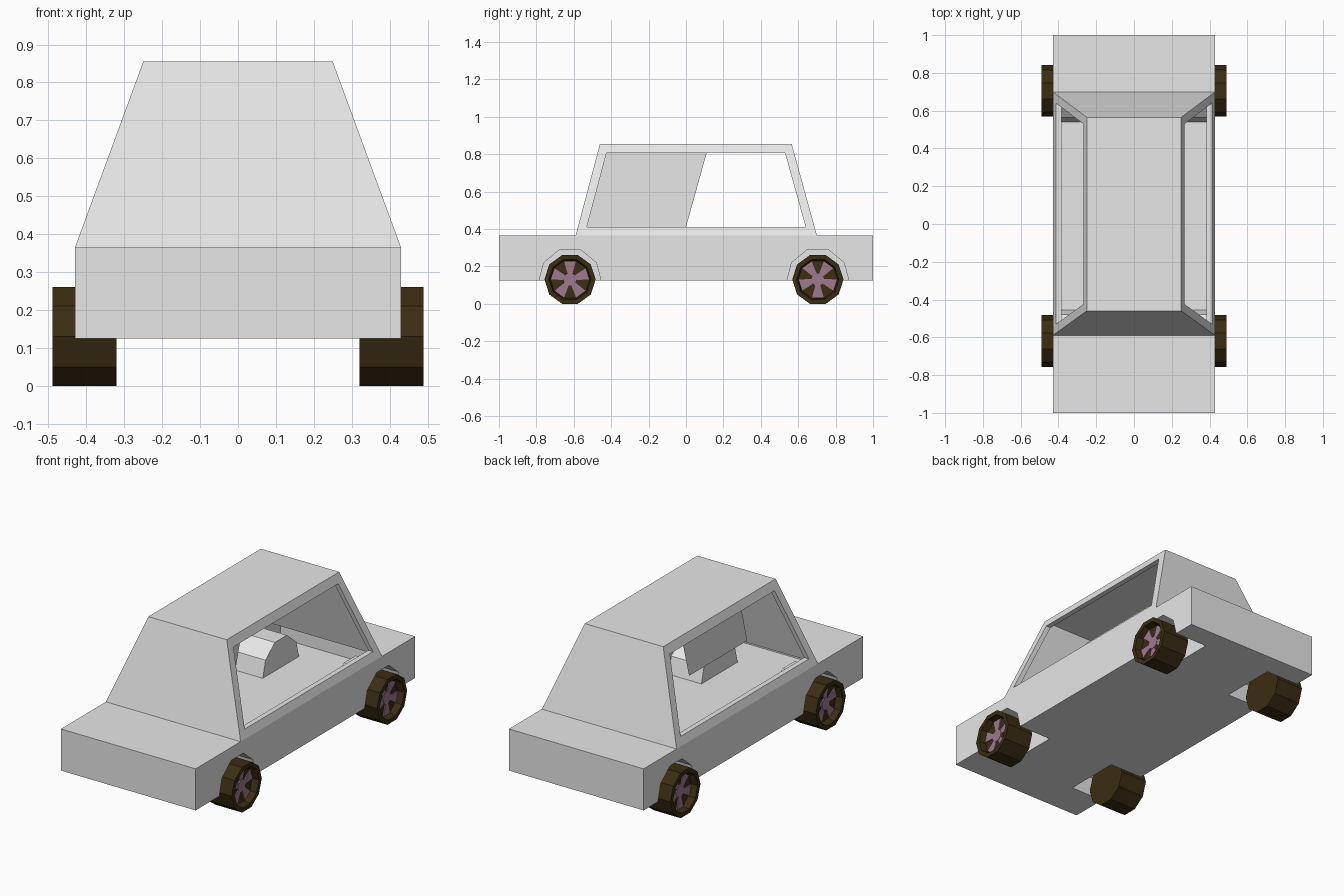
import bpy, bmesh, math

cube = bpy.data.objects.get("Cube")
if cube:
    bpy.data.objects.remove(cube, do_unlink=True)


def material(name, rgb):
    m = bpy.data.materials.new(name)
    m.use_nodes = True
    m.diffuse_color = (*rgb, 1)
    m.node_tree.nodes["Principled BSDF"].inputs["Base Color"].default_value = (*rgb, 1)
    return m


BODY = material("pale grey paint", (0.8, 0.8, 0.8))
TYRE = material("dark brown rubber", (0.044, 0.026, 0.006))
SPOKE = material("dusty pink metal", (0.35, 0.195, 0.28))


def finish(bm, name, mat, recalc=True):
    bmesh.ops.remove_doubles(bm, verts=bm.verts, dist=0.0005)
    if recalc:
        bmesh.ops.recalc_face_normals(bm, faces=bm.faces)
    mesh = bpy.data.meshes.new(name)
    bm.to_mesh(mesh)
    bm.free()
    mesh.materials.append(mat)
    ob = bpy.data.objects.new(name, mesh)
    bpy.context.collection.objects.link(ob)
    return ob


def face(bm, points):
    return bm.faces.new([bm.verts.new(p) for p in points])


def bridge(bm, a, b, closed=True):
    n = len(a)
    for i in range(n if closed else n - 1):
        j = (i + 1) % n
        face(bm, (a[i], a[j], b[j], b[i]))


# Main dimensions
HALF, WELL_X, ROOF_X = 0.43, 0.22, 0.25
FLOOR, DECK, ROOF = 0.125, 0.365, 0.855
AXLES = (-0.62, 0.705)
ARCH = [(-0.165, FLOOR), (-0.14, 0.22), (-0.055, 0.29),
        (0.055, 0.29), (0.14, 0.22), (0.165, FLOOR)]
CABIN = [(-0.59, DECK), (0.70, DECK), (0.565, ROOF), (-0.46, ROOF)]
WINDOW = [(-0.53, 0.41), (0.64, 0.41), (0.53, 0.805), (-0.425, 0.805)]


def cabin_x(z):
    return HALF - (HALF - ROOF_X) * (z - DECK) / (ROOF - DECK)


# Hollow body shell: lower box, wheel wells and cabin
bm = bmesh.new()
arches = [[(c + y, z) for y, z in ARCH] for c in AXLES]
floor_half = []
for s in (-1, 1):
    # side panel with arch cut-outs
    outline = [(-1, FLOOR)] + arches[0] + arches[1] + [(1, FLOOR), (1, DECK)]
    outline += [CABIN[1], CABIN[0], (-1, DECK)]
    face(bm, [(s * HALF, y, z) for y, z in outline])
    # wheel wells
    for arch in arches:
        outer = [(s * HALF, y, z) for y, z in arch]
        inner = [(s * WELL_X, y, z) for y, z in arch]
        bridge(bm, outer, inner, closed=False)
        face(bm, inner)
    # window frame and its inward rim
    frame = [(s * cabin_x(z), y, z) for y, z in CABIN]
    opening = [(s * cabin_x(z), y, z) for y, z in WINDOW]
    rim = [(x - s * 0.03, y, z) for x, y, z in opening]
    bridge(bm, frame, opening)
    bridge(bm, opening, rim)
    # floor outline notched by the wells
    edge = [(s * HALF, -1, FLOOR)]
    for arch in arches:
        y0, y1 = arch[0][0], arch[-1][0]
        edge += [(s * x, y, FLOOR) for x, y in
                 ((HALF, y0), (WELL_X, y0), (WELL_X, y1), (HALF, y1))]
    edge.append((s * HALF, 1, FLOOR))
    floor_half.append(edge)
face(bm, floor_half[0] + floor_half[1][::-1])

# nose, bonnet, windscreen, roof, rear screen, boot lid and tail
strip = [(-1, FLOOR), (-1, DECK), CABIN[0], CABIN[3], CABIN[2], CABIN[1], (1, DECK), (1, FLOOR)]
right, left = [[(s * (ROOF_X if z == ROOF else HALF), y, z) for y, z in strip] for s in (-1, 1)]
bridge(bm, right, left, closed=False)
finish(bm, "body_shell", BODY)

# Inner panel along the middle of the cabin
bm = bmesh.new()
face(bm, [(-0.02, y, z) for y, z in ((-0.53, 0.41), (0, 0.41), (0.11, 0.805), (-0.425, 0.805))])
finish(bm, "cabin_divider", BODY, recalc=False)


# Wheels
SIDES, HUB_Z = 10, 0.13
PROFILE = [(0.137, 0.32), (0.137, 0.49), (0.112, 0.49), (0.105, 0.45)]


def ring(s, yc, r, x):
    angles = [2 * math.pi * (i + 0.5) / SIDES + math.pi / 2 for i in range(SIDES)]
    return [(s * x, yc + r * math.cos(a), HUB_Z + r * math.sin(a)) for a in angles]


def make_wheel(name, s, yc, turn):
    bm = bmesh.new()
    rings = [ring(s, yc, r, x) for r, x in PROFILE]
    for a, b in zip(rings, rings[1:]):
        bridge(bm, a, b)
    face(bm, rings[0])
    face(bm, rings[-1])
    finish(bm, name + "_tyre", TYRE)

    # hub disc and five flared spokes, as thin plates
    bm = bmesh.new()
    plates = [[p[1:] for p in ring(s, yc, 0.037, 0)]]
    for k in range(5):
        a = turn + 2 * math.pi * k / 5
        c, d = math.cos(a), math.sin(a)
        plates.append([(yc + r * c - w * d, HUB_Z + r * d + w * c)
                       for r, w in ((0.033, 0.014), (0.097, 0.031), (0.097, -0.031), (0.033, -0.014))])
    for i, plate in enumerate(plates):
        front = 0.459 if i == 0 else 0.457
        back_loop = [(s * 0.451, y, z) for y, z in plate]
        front_loop = [(s * front, y, z) for y, z in plate]
        bridge(bm, back_loop, front_loop)
        face(bm, back_loop)
        face(bm, front_loop)
    finish(bm, name + "_spokes", SPOKE)


for s, side in ((-1, "right"), (1, "left")):
    for yc, end, turn in ((AXLES[0], "front", math.pi / 2), (AXLES[1], "rear", -math.pi / 2)):
        make_wheel(f"{end}_{side}_wheel", s, yc, turn)
